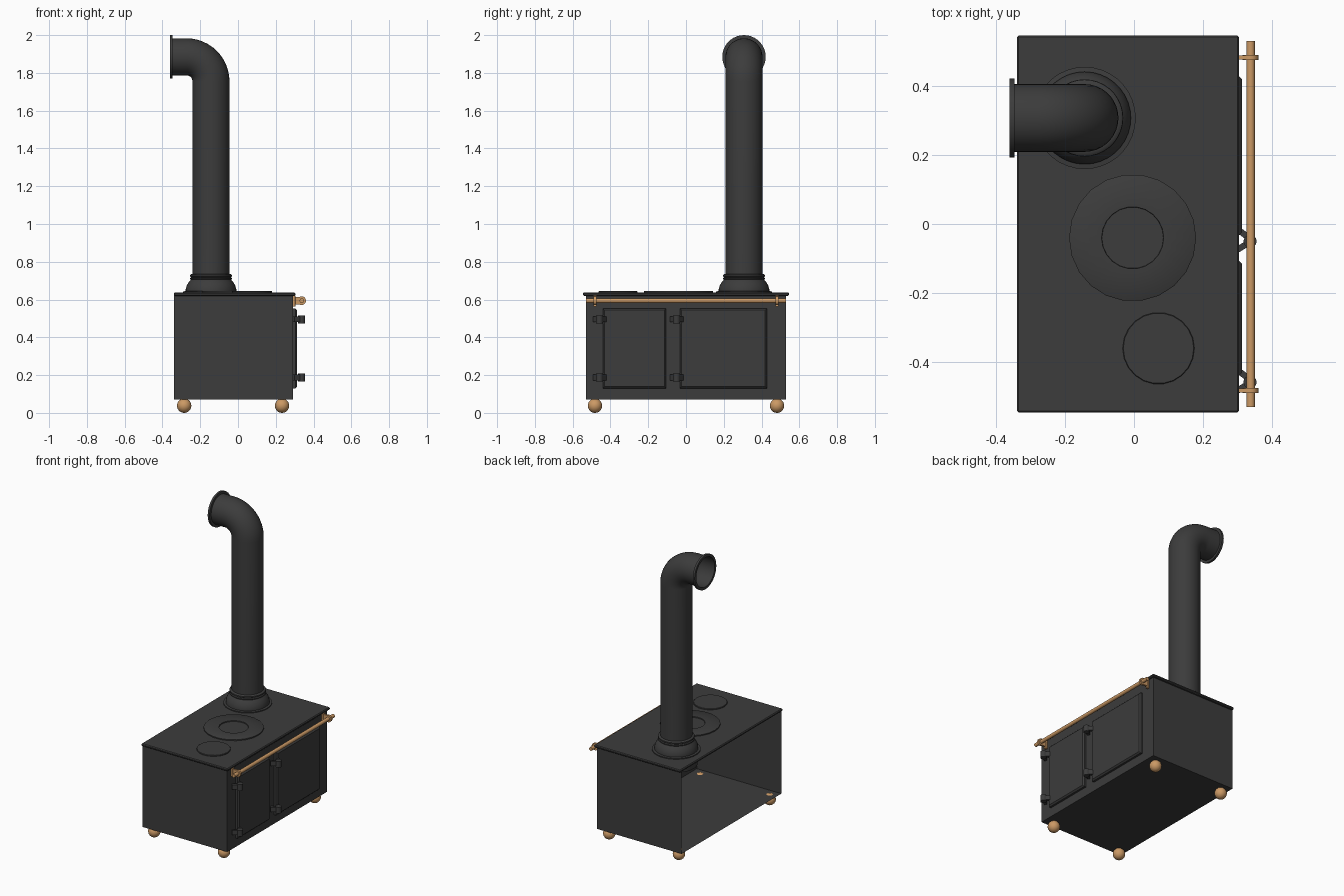
import bpy, bmesh, math
from mathutils import Vector, Matrix

if "Cube" in bpy.data.objects:
    bpy.data.objects.remove(bpy.data.objects["Cube"])


def material(name, rgb):
    m = bpy.data.materials.new(name)
    m.diffuse_color = (*rgb, 1)
    m.use_nodes = True
    m.node_tree.nodes["Principled BSDF"].inputs["Base Color"].default_value = m.diffuse_color
    return m


IRON = material("dark_iron", (0.045, 0.045, 0.045))
BRASS = material("warm_brass", (0.60, 0.32, 0.13))


def finish(bm, name, mat, smooth=True):
    bmesh.ops.recalc_face_normals(bm, faces=bm.faces)
    me = bpy.data.meshes.new(name)
    bm.to_mesh(me)
    bm.free()
    me.materials.append(mat)
    ob = bpy.data.objects.new(name, me)
    bpy.context.collection.objects.link(ob)
    if smooth:
        bpy.ops.object.select_all(action='DESELECT')
        ob.select_set(True)
        bpy.context.view_layer.objects.active = ob
        bpy.ops.object.shade_smooth_by_angle(angle=math.radians(35))
    return ob


def box(name, lo, hi, mat, bevel=0.0, open_dir=None):
    bm = bmesh.new()
    lo, hi = Vector(lo), Vector(hi)
    bmesh.ops.create_cube(bm, size=1, matrix=Matrix.Translation((lo + hi) / 2) @ Matrix.Diagonal((*(hi - lo), 1)))
    if open_dir:
        bmesh.ops.delete(bm, geom=[f for f in bm.faces if f.normal.dot(Vector(open_dir)) > 0.9], context='FACES')
    if bevel:
        bmesh.ops.bevel(bm, geom=bm.edges[:], offset=bevel, segments=1, affect='EDGES')
    return finish(bm, name, mat, False)


def lathe(name, profile, loc, mat, sides=32, rot=None):
    """Revolve (radius, height) points around the local z axis."""
    bm = bmesh.new()
    rings = []
    for r, z in profile:
        if r == 0:
            rings.append([bm.verts.new((0, 0, z))] * sides)
        else:
            rings.append([bm.verts.new((r * math.cos(2 * math.pi * i / sides),
                                        r * math.sin(2 * math.pi * i / sides), z)) for i in range(sides)])
    for a, b in zip(rings, rings[1:]):
        for i in range(sides):
            j = (i + 1) % sides
            bm.faces.new(list(dict.fromkeys((a[i], a[j], b[j], b[i]))))
    bm.transform(Matrix.Translation(loc) @ (rot or Matrix.Identity(4)))
    return finish(bm, name, mat)


def rod(name, r, length, loc, mat, sides=16, rot=None):
    h = length / 2
    return lathe(name, [(0, -h), (r, -h), (r, h), (0, h)], loc, mat, sides, rot)


ALONG_Y = Matrix.Rotation(math.pi / 2, 4, 'X')
ALONG_X = Matrix.Rotation(math.pi / 2, 4, 'Y')

# Stove body, open at the back, and the top plate
box("stove_body", (-0.338, -0.53, 0.07), (0.291, 0.53, 0.625), IRON, open_dir=(-1, 0, 0))
box("top_plate", (-0.339, -0.546, 0.62), (0.304, 0.546, 0.637), IRON, 0.005)

# Ball feet
for x in (-0.285, 0.233):
    for y in (-0.482, 0.482):
        bm = bmesh.new()
        bmesh.ops.create_uvsphere(bm, u_segments=24, v_segments=14, radius=0.038,
                                  matrix=Matrix.Translation((x, y, 0.038)))
        finish(bm, "ball_foot", BRASS)

# Doors with chamfered borders, and their hinges
for y0, y1 in ((-0.44, -0.106), (-0.032, 0.428)):
    bm = bmesh.new()
    loops = []
    for x, d in ((0.29, 0), (0.304, 0), (0.313, 0.009)):
        loops.append([bm.verts.new((x, y, z)) for y, z in
                      ((y0 + d, 0.13 + d), (y1 - d, 0.13 + d), (y1 - d, 0.553 - d), (y0 + d, 0.553 - d))])
    for a, b in zip(loops, loops[1:]):
        for i in range(4):
            bm.faces.new((a[i], a[(i + 1) % 4], b[(i + 1) % 4], b[i]))
    bm.faces.new(loops[-1])
    finish(bm, "door", IRON, False)
    for z in (0.187, 0.495):
        rod("hinge_barrel", 0.019, 0.042, (0.336, y0 - 0.018, z), IRON)
        for ya, yb in ((-0.045, -0.02), (0.02, -0.01)):
            a, b = Vector((0.295, y0 + ya, z)), Vector((0.336, y0 + yb, z))
            arm = box("hinge_arm", (-(b - a).length / 2, -0.009, -0.015), ((b - a).length / 2, 0.009, 0.015), IRON)
            arm.location = (a + b) / 2
            arm.rotation_euler.z = math.atan2(b.y - a.y, b.x - a.x)

# Towel rail with its two brackets
rod("rail", 0.012, 1.06, (0.338, 0, 0.594), BRASS, 20, ALONG_Y)
for y in (-0.482, 0.482):
    rod("rail_bracket_ring", 0.023, 0.014, (0.337, y, 0.594), BRASS, 20, ALONG_Y)
    box("rail_bracket_arm", (0.29, y - 0.006, 0.574), (0.335, y + 0.006, 0.614), BRASS)
    box("rail_bracket_base", (0.288, y - 0.009, 0.562), (0.304, y + 0.009, 0.622), BRASS, 0.002)

# Cooking plates
lathe("large_hotplate", [(0.184, 0), (0.184, 0.009), (0.181, 0.011), (0.09, 0.011), (0.089, 0.005), (0, 0.005)],
      (-0.004, -0.04, 0.635), IRON, 22)
lathe("small_hotplate", [(0.104, 0), (0.104, 0.007), (0.102, 0.009), (0, 0.009)], (0.071, -0.36, 0.635), IRON, 22)

# Flue collar, reaching a little way below the top plate
PX, PY, PR = -0.143, 0.307, 0.098
lathe("flue_collar", [(0.13, 0.54), (0.13, 0.636), (0.148, 0.636), (0.148, 0.643), (0.134, 0.645), (0.134, 0.655),
                      (0.128, 0.675), (0.118, 0.692), (0.106, 0.705), (0.111, 0.708), (0.112, 0.714), (0.105, 0.718),
                      (0.111, 0.722), (0.111, 0.730), (0.105, 0.735), (0.097, 0.736)], (PX, PY, 0), IRON, 36)

# Flue pipe: straight run, quarter bend, short run to the open end
BEND, TOP = 0.13, 1.885
path = [((PX, 0.56), 0), ((PX, TOP - BEND), 0)]
for k in range(1, 13):
    a = math.pi / 2 * k / 12
    path.append(((PX - BEND + BEND * math.cos(a), TOP - BEND + BEND * math.sin(a)), a))
path.append(((-0.36, TOP), math.pi / 2))
bm = bmesh.new()
rings = []
N = 36
for (x, z), a in path:
    rings.append([bm.verts.new((x + PR * math.cos(t) * math.cos(a), PY + PR * math.sin(t),
                                z + PR * math.cos(t) * math.sin(a)))
                  for t in (2 * math.pi * i / N for i in range(N))])
for p, q in zip(rings, rings[1:]):
    for i in range(N):
        bm.faces.new((p[i], p[(i + 1) % N], q[(i + 1) % N], q[i]))
finish(bm, "flue_pipe", IRON)

# Flange at the pipe end
lathe("flue_flange", [(0.098, 0), (0.115, 0), (0.115, 0.014), (0.098, 0.014)], (-0.36, PY, TOP), IRON, 36, ALONG_X)
